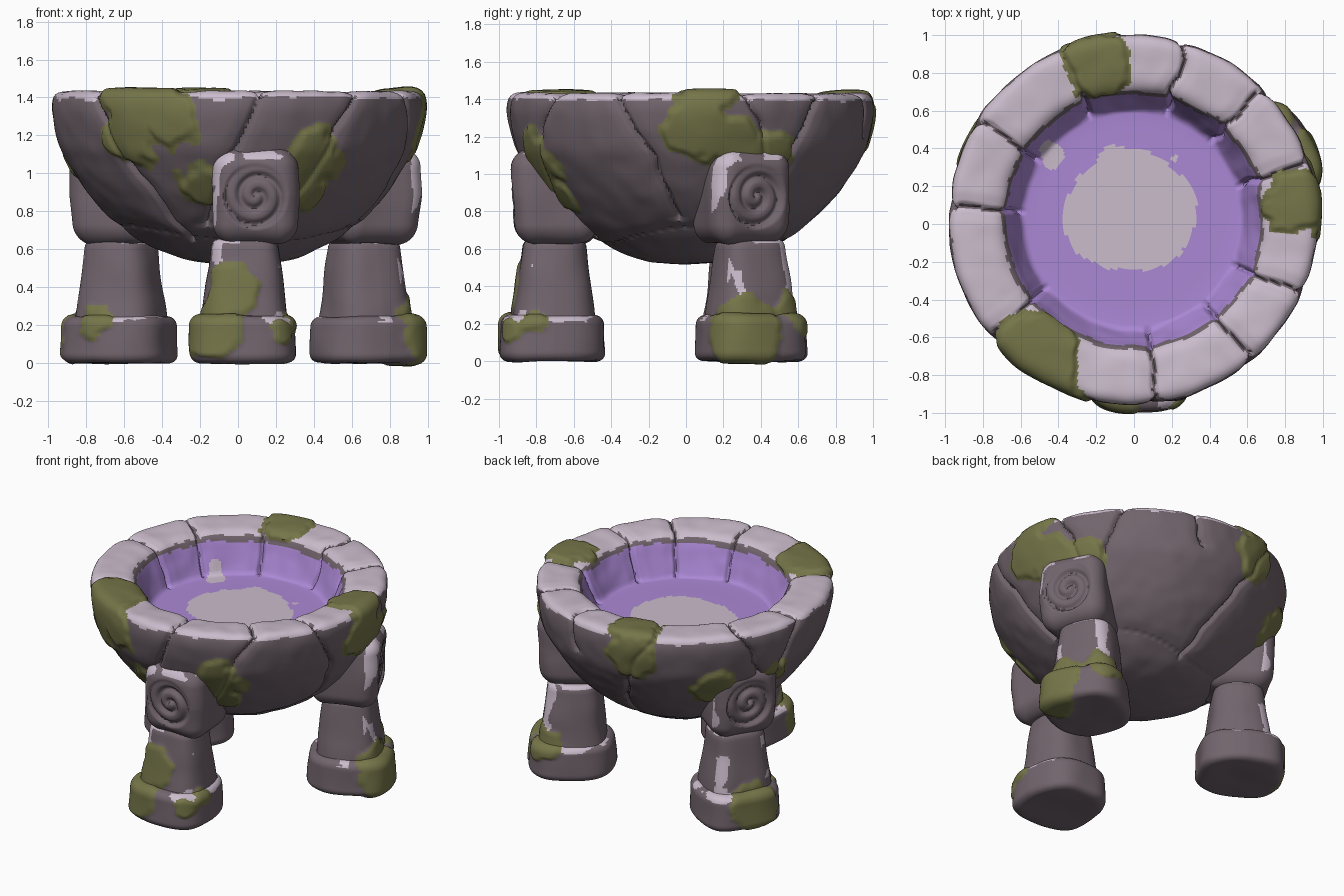
import bpy, bmesh, math
from mathutils import Vector, Matrix, noise

if "Cube" in bpy.data.objects:
    bpy.data.objects.remove(bpy.data.objects["Cube"])

# ---- materials (sRGB 0-255 converted to linear) ----
def lin(c):
    c /= 255
    return c / 12.92 if c <= 0.04045 else ((c + 0.055) / 1.055) ** 2.4

MATS = []
for nm, rgb in (("dark stone", (114, 101, 109)), ("pale stone", (203, 188, 204)),
                ("moss", (117, 117, 73)), ("purple basin", (171, 136, 213))):
    m = bpy.data.materials.new(nm)
    m.diffuse_color = tuple(lin(c) for c in rgb) + (1,)
    m.use_nodes = True
    m.node_tree.nodes["Principled BSDF"].inputs["Base Color"].default_value = m.diffuse_color
    MATS.append(m)
DARK, PALE, MOSS, PURPLE = range(4)

def nz(p, f, off=0.0):
    return noise.noise(Vector((p[0] * f + off, p[1] * f + off, p[2] * f - off)))

def step(x):
    x = max(0.0, min(1.0, x))
    return x * x * (3 - 2 * x)

# ---- moss clumps: x, y, z, radius ----
CLUMPS = [(-.50, -.70, 1.43, .24), (-.57, -.72, 1.22, .19), (-.36, -.85, 1.30, .17),
          (-.19, .85, 1.43, .18), (-.22, .97, 1.28, .16),
          (.86, .13, 1.43, .17), (.96, .06, 1.24, .19), (.93, .26, 1.18, .14), (.82, .46, 1.08, .17),
          (.40, -.77, 1.08, .17), (.33, -.70, .90, .15), (-.17, -.76, .95, .14),
          (-.65, .63, 1.02, .15), (-.82, .22, 1.06, .12),
          (-.17, -.95, .20, .20), (-.02, -.90, .38, .17), (.24, -.96, .18, .07),
          (.30, -.80, .22, .09), (.93, .33, .15, .22), (.74, .58, .24, .15),
          (-.76, .08, .22, .11), (-.88, .45, .16, .19)]

def moss(p):
    """Signed depth inside the nearest moss clump (positive = mossy)."""
    w = nz(p, 6, 3.1) * .05 + nz(p, 15, 1.7) * .035
    return max(r - math.dist(p, (x, y, z)) for x, y, z, r in CLUMPS) + w

def finish(name, bm):
    me = bpy.data.meshes.new(name)
    bmesh.ops.recalc_face_normals(bm, faces=bm.faces)
    bm.to_mesh(me)
    bm.free()
    ob = bpy.data.objects.new(name, me)
    bpy.context.collection.objects.link(ob)
    for m in MATS:
        me.materials.append(m)
    bpy.ops.object.select_all(action='DESELECT')
    ob.select_set(True)
    bpy.context.view_layer.objects.active = ob
    bpy.ops.object.shade_smooth_by_angle(angle=math.radians(60))

# ---- bowl: revolved profile, carved with seams between the stones ----
PROFILE = [(0, 1.155), (.30, 1.155), (.57, 1.158), (.595, 1.19), (.64, 1.29), (.685, 1.39), (.735, 1.42),
           (.84, 1.43), (.93, 1.43), (.968, 1.405), (.977, 1.33), (.955, 1.20), (.92, 1.10), (.775, .88),
           (.59, .70), (.42, .60), (.27, .545), (.12, .522), (0, .52)]

def sample(pts, spacing):
    out = []
    for i in range(len(pts) - 1):
        a, b, c, d = (Vector(pts[max(0, min(len(pts) - 1, i + k))]) for k in (-1, 0, 1, 2))
        n = max(2, round((c - b).length / spacing))
        m0, m1 = (c - a) * .5, (d - b) * .5
        lim = (c - b).length
        m0, m1 = (m.normalized() * min(m.length, lim) for m in (m0, m1))
        for k in range(n):
            t = k / n
            out.append((2*t**3 - 3*t*t + 1) * b + (t**3 - 2*t*t + t) * m0
                       + (3*t*t - 2*t**3) * c + (t**3 - t*t) * m1)
    return out + [Vector(pts[-1])]

# seam angle, twist down the outside, lowest height reached
SEAMS = [(18, 25, .95), (45, -28, .60), (73, 20, 1.2), (112, -30, .62), (148, 25, .70), (176, -25, .9),
         (219, 30, .64), (278, -32, .72), (310, -30, .66), (336, 28, .75)]

def seam_distance(ang, r, z, outside):
    best = 9
    for a, tw, low in SEAMS:
        drop = 1.43 - z if outside else 0
        if outside and z < low:
            continue
        aa = math.radians(a + tw * drop + 2.2 * nz((r * 6, z * 6, a), 1))
        d = (ang - aa + math.pi) % math.tau - math.pi
        best = min(best, abs(d) * r)
    if outside:    # faint wavy crack round the underside
        best = min(best, abs(z - .67 - .05 * math.sin(2 * ang + 1)) * 1.2 + .014)
    return best

def build_bowl(N=480):
    prof = sample(PROFILE, .0165)
    top = max(range(len(prof)), key=lambda i: prof[i].y)
    bm = bmesh.new()
    rings, info = [], {}
    for i, q in enumerate(prof):
        t = (prof[min(i + 1, len(prof) - 1)] - prof[max(i - 1, 0)]).normalized()
        nr, nh = -t.y, t.x
        r, z = q
        outside, floor = i > top and nh < .5, i < top and z < 1.17
        ring = []
        for j in range(1 if r < 1e-4 else N):
            a = math.tau * j / N
            p = Vector((r * math.cos(a) - .005, r * math.sin(a) + .025, z))
            d = 9 if floor or r < .1 else seam_distance(a, r, z, outside)
            ms = moss(p) if i > top - 14 else -1
            off = 0
            if not floor:
                off = .010 * nz(p, 3.2) + .005 * nz(p, 9)
                off -= (.028 * step(1 - d / .022) + .010 * step(1 - d / .09)) * (.5 if ms > 0 else 1)
            off += .019 * step(ms / .04)
            v = bm.verts.new((p.x + nr * off * math.cos(a), p.y + nr * off * math.sin(a), z + nh * off))
            info[v] = (d, ms)
            ring.append(v)
        rings.append(ring)
    for i in range(len(rings) - 1):
        A, B = rings[i], rings[i + 1]
        mid = (prof[i] + prof[i + 1]) / 2
        for j in range(N):
            k = (j + 1) % N
            vs = [A[j % len(A)], A[k % len(A)], B[k % len(B)], B[j % len(B)]]
            f = bm.faces.new(list(dict.fromkeys(vs)))
            d = sum(info[v][0] for v in f.verts) / len(f.verts)
            ms = max(info[v][1] for v in f.verts)
            p = f.calc_center_median()
            w = nz(p, 5, 8) * .035 + nz(p, 15, 2) * .015
            if ms > .004:
                c = MOSS
            elif i < top and mid.y < 1.36 + w:       # inner basin, with pale worn spots
                c = PURPLE
                for x, y, rr in ((-.03, .07, .34), (-.42, .36, .06), (.21, .34, .035)):
                    if math.hypot(p.x - x, p.y - y) < rr + w * 1.4:
                        c = PALE
            elif (mid.y > 1.395 + w * .6) and d > .011:
                c = PALE
            else:
                c = DARK
            f.material_index = c
    finish("bowl", bm)

# ---- rounded blocks for the legs ----
def block(name, half, rad, centre, mat, n, shape, colour, power=0, mossy=True):
    """Cube grid pulled to a rounded box, or to a rounded-plan column if power is set."""
    bm = bmesh.new()
    grid = {}
    def vert(key):
        if key not in grid:
            q = Vector([(2 * k / n - 1) * h for k, h in zip(key, half)])
            if power:
                u, v = abs(q.x / half[0]), abs(q.y / half[1])
                lev = max(u, v)
                s = lev / (u ** power + v ** power) ** (1 / power) if lev else 1
                R, H = half[0], half[2]
                e = Vector((lev * R, q.z))
                c = Vector((min(R - rad, e.x), max(rad - H, min(H - rad, e.y))))
                o = (e - c).normalized()
                e = c + rad * o
                side = Vector((q.x, q.y, 0)).normalized()
                k = s * e.x / (lev * R) if lev else 1
                q, nrm = Vector((q.x * k, q.y * k, e.y)), side * o.x + Vector((0, 0, o.y))
            else:
                c = Vector([max(-(h - rad), min(h - rad, x)) for x, h in zip(q, half)])
                nrm = (q - c).normalized()
                q = c + rad * nrm
            p = mat @ (shape(q) + Vector(centre))
            p += (mat.to_3x3() @ nrm) * (.010 * nz(p, 5) + (.014 * step(moss(p) / .04) if mossy else 0))
            grid[key] = bm.verts.new(p)
        return grid[key]
    for ax in range(3):
        for side in (0, n):
            for i in range(n):
                for j in range(n):
                    ks = []
                    for a, b in ((i, j), (i + 1, j), (i + 1, j + 1), (i, j + 1)):
                        k = [a, b]
                        k.insert(ax, side)
                        ks.append(tuple(k))
                    bm.faces.new([vert(k) for k in ks])
    bmesh.ops.recalc_face_normals(bm, faces=bm.faces)
    inv = mat.inverted()
    for f in bm.faces:
        p = f.calc_center_median()
        q = inv @ p - Vector(centre)
        if mossy and moss(p) > .01:
            f.material_index = MOSS
        elif p.z > .03 and colour(inv.to_3x3() @ f.normal, q, nz(p, 6, 5) + .3 * nz(p, 14)):
            f.material_index = PALE
    finish(name, bm)

def taper(h, amount):
    def shape(q):    # narrows upward and towards the back
        s = 1 - amount * (q.z / h + 1) / 2
        return Vector((q.x * s * (1 - .6 * max(0, q.y)), q.y * s, q.z))
    return shape

def spiral_face(q):
    """Carve a spiral into the outward (-y) face of the scroll block."""
    q = q.copy()
    if q.y < -.10:
        r, th = math.hypot(q.x, q.z), math.atan2(q.z, q.x)
        ph = (r / .085 + th / math.tau) % 1
        q.y += (.026 * step(1 - abs(ph - .5) / .35) + .008) * step((.175 - r) / .02)
    s = (1 - .10 * abs(q.z / .25) ** 3) * (1 - .5 * max(0, q.y + .1))
    return Vector((q.x * s, q.y + .03 * max(0, -q.z) / .25, q.z))

worn_edge = lambda n, q, w: (abs(n.x) > .35 and n.y < -.35 and w > .2) or (n.z > .5 and w > .1)
worn_top = lambda n, q, w: n.z > .35 and n.y < .5 and w > .08
worn_scroll = lambda n, q, w: math.hypot(q.x, q.z) > .185 and n.z - .6 * n.x > .4 and n.y < -.1 and w > -.15

def build_leg(label, turn, dist, shift):
    m = Matrix.Translation((.025, 0, 0)) @ Matrix.Rotation(math.radians(turn), 4, 'Z')
    block(label + "_foot", (.283, .285, .122), .05, (0, -dist, .122), m, 26, taper(.122, .04), worn_top, 3)
    block(label + "_shin", (.232, .222, .23), .04, (.01, .01 - dist, .42), m, 28, taper(.23, .25), worn_edge, 3.2)
    block(label + "_scroll", (.23, .22, .253), .10, (shift, -dist, .88), m, 46, spiral_face,
          worn_scroll, 0, False)

build_bowl()
build_leg("front_leg", 0, .715, .07)
build_leg("right_leg", 117, .73, -.05)
build_leg("left_leg", 242, .725, .02)
